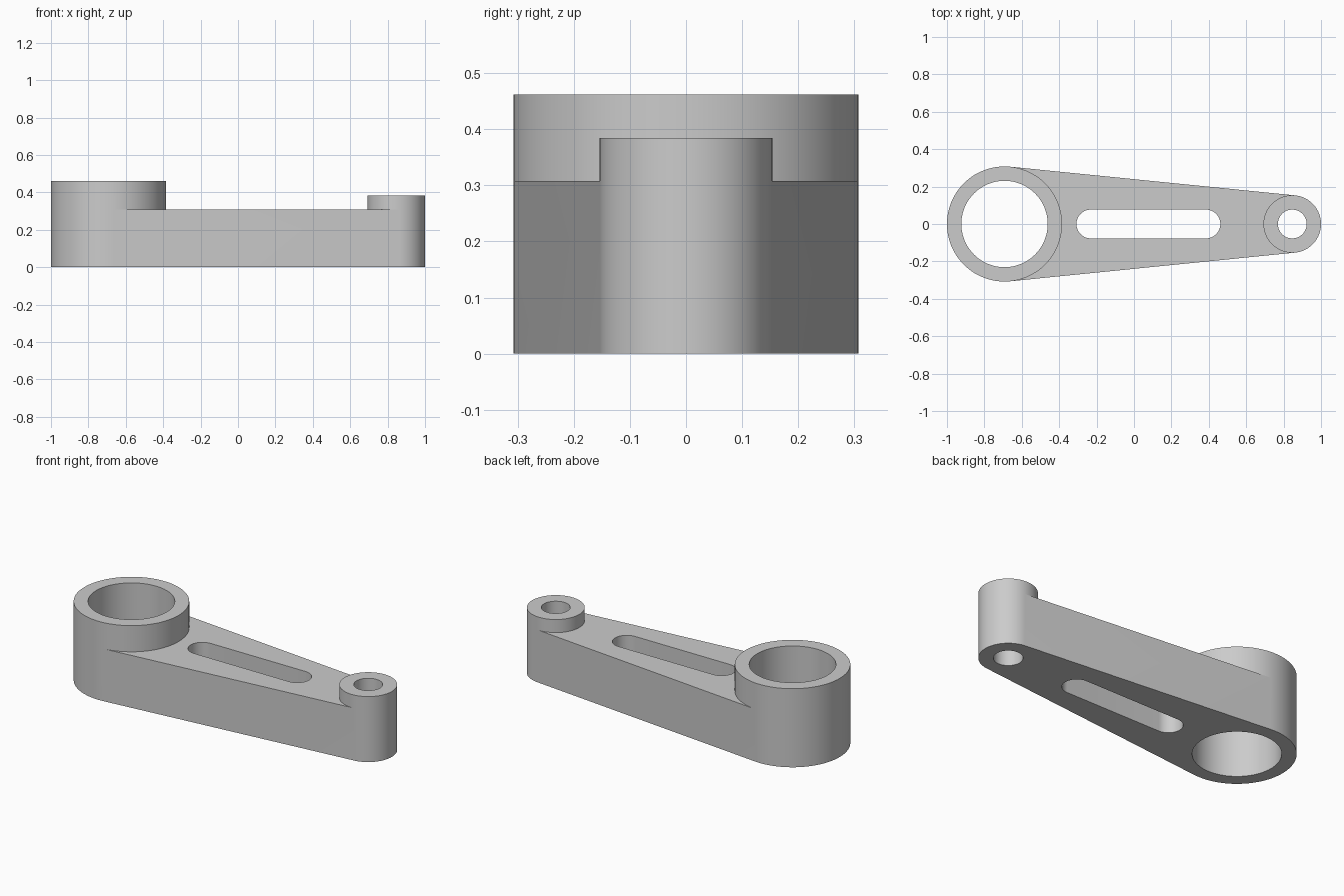
import bpy, bmesh
from math import sin, cos, acos, pi, tau

cube = bpy.data.objects.get("Cube")
if cube:
    bpy.data.objects.remove(cube, do_unlink=True)

U = 2 / 130                       # overall length is 130 units
BIG_X, SMALL_X = -45 * U, 55 * U  # boss centres
BIG_R, SMALL_R = 20 * U, 10 * U
BIG_HOLE, SMALL_HOLE = 15 * U, 5 * U
ARM_H, BIG_H, SMALL_H = 20 * U, 30 * U, 25 * U
SLOT_A, SLOT_B, SLOT_R = -15 * U, 25 * U, 5 * U
TANGENT = acos((BIG_R - SMALL_R) / (SMALL_X - BIG_X))

bm = bmesh.new()


def arc(cx, r, start, end, steps):
    return [(cx + r * cos(start + (end - start) * i / steps),
             r * sin(start + (end - start) * i / steps)) for i in range(steps + 1)]


def circle(cx, r):
    return arc(cx, r, 0, tau, 96)[:-1]


def ring(points, z):
    return [bm.verts.new((x, y, z)) for x, y in points]


def wall(points, z0, z1):
    """Closed vertical band following a loop of points."""
    low, high = ring(points, z0), ring(points, z1)
    for i in range(len(points)):
        j = (i + 1) % len(points)
        bm.faces.new((low[i], low[j], high[j], high[i]))


def flat_face(loops, z):
    """Flat area bounded by the first loop, with the others as holes."""
    edges = []
    for points in loops:
        vs = ring(points, z)
        edges += [bm.edges.new((vs[i - 1], vs[i])) for i in range(len(vs))]
    bmesh.ops.triangle_fill(bm, edges=edges, use_beauty=True, normal=(0, 0, 1))


# Boss circles, each split at the tangent points of the arm sides
big_outer = arc(BIG_X, BIG_R, TANGENT, tau - TANGENT, 52)
big_inner = arc(BIG_X, BIG_R, -TANGENT, TANGENT, 44)
small_outer = arc(SMALL_X, SMALL_R, -TANGENT, TANGENT, 44)
small_inner = arc(SMALL_X, SMALL_R, TANGENT, tau - TANGENT, 52)
big_rim = big_outer + big_inner[1:-1]
small_rim = small_outer + small_inner[1:-1]
outline = big_outer + small_outer
web = big_inner + small_inner
big_hole, small_hole = circle(BIG_X, BIG_HOLE), circle(SMALL_X, SMALL_HOLE)
slot = arc(SLOT_A, SLOT_R, pi / 2, 3 * pi / 2, 32) + arc(SLOT_B, SLOT_R, -pi / 2, pi / 2, 32)

# Arm: underside, outer side, recessed top and slot
flat_face([outline, big_hole, small_hole, slot], 0)
wall(outline, 0, ARM_H)
flat_face([web, slot], ARM_H)
wall(slot, 0, ARM_H)

# Raised bosses with through holes
for rim, hole, height in ((big_rim, big_hole, BIG_H), (small_rim, small_hole, SMALL_H)):
    wall(rim, ARM_H, height)
    wall(hole, 0, height)
    flat_face([rim, hole], height)

bmesh.ops.remove_doubles(bm, verts=bm.verts, dist=1e-5)
bmesh.ops.recalc_face_normals(bm, faces=bm.faces)

mesh = bpy.data.meshes.new("lever_arm")
bm.to_mesh(mesh)
bm.free()
lever = bpy.data.objects.new("lever_arm", mesh)
bpy.context.collection.objects.link(lever)

# Plain grey metal
grey = bpy.data.materials.new("grey_metal")
grey.use_nodes = True
colour = (0.6, 0.6, 0.6, 1)
grey.diffuse_color = colour
grey.node_tree.nodes["Principled BSDF"].inputs["Base Color"].default_value = colour
mesh.materials.append(grey)

bpy.ops.object.select_all(action="DESELECT")
lever.select_set(True)
bpy.context.view_layer.objects.active = lever
bpy.ops.object.shade_smooth_by_angle(angle=pi / 6)
